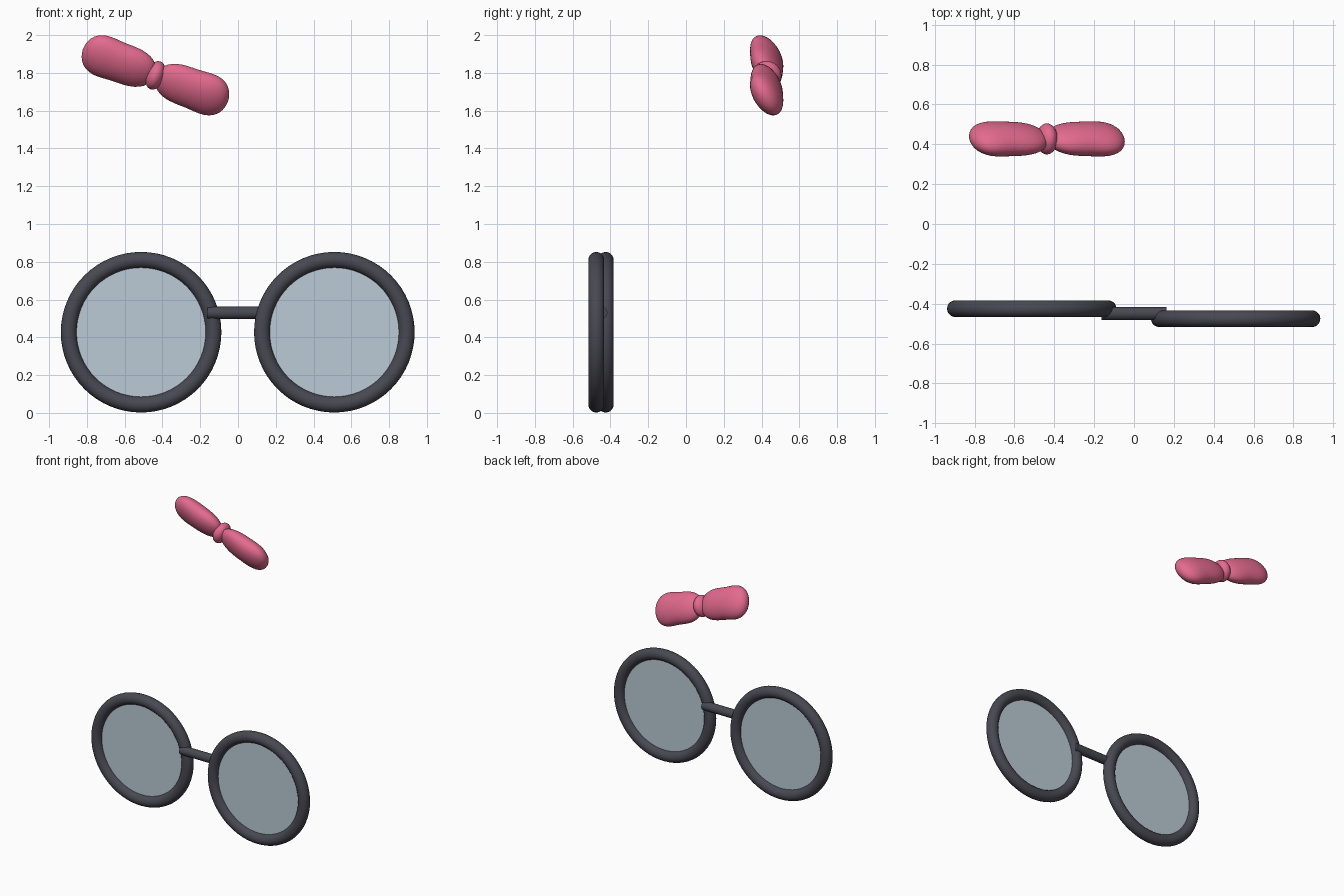
import bpy, bmesh
from math import pi, sin, cos, radians
from mathutils import Matrix

cube = bpy.data.objects.get("Cube")
if cube:
    bpy.data.objects.remove(cube)


def material(name, rgb):
    m = bpy.data.materials.new(name)
    m.use_nodes = True
    colour = (*rgb, 1)
    m.diffuse_color = colour
    m.node_tree.nodes["Principled BSDF"].inputs["Base Color"].default_value = colour
    return m


dark = material("charcoal frame", (0.065, 0.065, 0.085))
glass = material("pale blue lens", (0.50, 0.60, 0.67))
pink = material("rose pink", (0.77, 0.145, 0.27))


def finish(obj, name, mat, angle=40):
    obj.name = name
    obj.data.materials.append(mat)
    bpy.ops.object.select_all(action="DESELECT")
    obj.select_set(True)
    bpy.context.view_layer.objects.active = obj
    bpy.ops.object.shade_smooth_by_angle(angle=radians(angle))


# Rims and lenses, one slightly further forward
for side, x, y in (("right", -0.513, -0.425), ("left", 0.51, -0.475)):
    place = dict(location=(x, y, 0.427), rotation=(pi / 2, 0, 0))
    bpy.ops.mesh.primitive_torus_add(major_segments=64, minor_segments=20,
                                     major_radius=0.383, minor_radius=0.042, **place)
    finish(bpy.context.object, side + "_rim", dark, 60)
    bpy.ops.mesh.primitive_cylinder_add(vertices=64, radius=0.36, depth=0.01, **place)
    finish(bpy.context.object, side + "_lens", glass)

# Bridge rod
bpy.ops.mesh.primitive_cylinder_add(vertices=24, radius=0.033, depth=0.325,
                                    location=(0, -0.449, 0.53), rotation=(0, pi / 2, 0))
finish(bpy.context.object, "bridge", dark)

# Bow: everything is laid out along one tilted axis
bow = Matrix.Translation((-0.437, 0.427, 1.787)) @ Matrix.Rotation(radians(20), 4, "Y")

# Distance along the lobe (knot to tip), half height, half thickness
PROFILE = ((-0.192, 0.052, 0.030), (-0.170, 0.083, 0.048), (-0.125, 0.108, 0.064),
           (-0.065, 0.117, 0.074), (0.0, 0.115, 0.077), (0.055, 0.122, 0.077),
           (0.110, 0.124, 0.073), (0.155, 0.106, 0.060), (0.182, 0.077, 0.044),
           (0.197, 0.044, 0.025))
SEGMENTS = 20


def lobe(name, side):
    bm = bmesh.new()
    rings = []
    for u, h, t in PROFILE:
        rings.append([bm.verts.new((u * side, t * sin(a), h * cos(a)))
                      for a in (2 * pi * i / SEGMENTS for i in range(SEGMENTS))])
    for low, high in zip(rings, rings[1:]):
        for i in range(SEGMENTS):
            j = (i + 1) % SEGMENTS
            bm.faces.new((low[i], low[j], high[j], high[i]))
    for ring, u in ((rings[0], -0.204), (rings[-1], 0.204)):
        tip = bm.verts.new((u * side, 0, 0))
        for i in range(SEGMENTS):
            bm.faces.new((ring[i], ring[(i + 1) % SEGMENTS], tip))
    bmesh.ops.recalc_face_normals(bm, faces=bm.faces)
    mesh = bpy.data.meshes.new(name)
    bm.to_mesh(mesh)
    bm.free()
    obj = bpy.data.objects.new(name, mesh)
    bpy.context.collection.objects.link(obj)
    obj.matrix_world = (bow @ Matrix.Translation((side * 0.206, 0, 0))
                        @ Matrix.Rotation(radians(30), 4, "X"))
    finish(obj, name, pink, 180)
    obj.modifiers.new("smooth", "SUBSURF").levels = 1
    obj.modifiers["smooth"].render_levels = 1


lobe("bow_right_lobe", -1)
lobe("bow_left_lobe", 1)

# Knot between the lobes
bpy.ops.mesh.primitive_uv_sphere_add(segments=32, ring_count=16, radius=1)
knot = bpy.context.object
knot.matrix_world = (bow @ Matrix.Rotation(radians(15), 4, "X")
                     @ Matrix.Diagonal((0.05, 0.078, 0.078, 1)))
finish(knot, "bow_knot", pink, 180)
